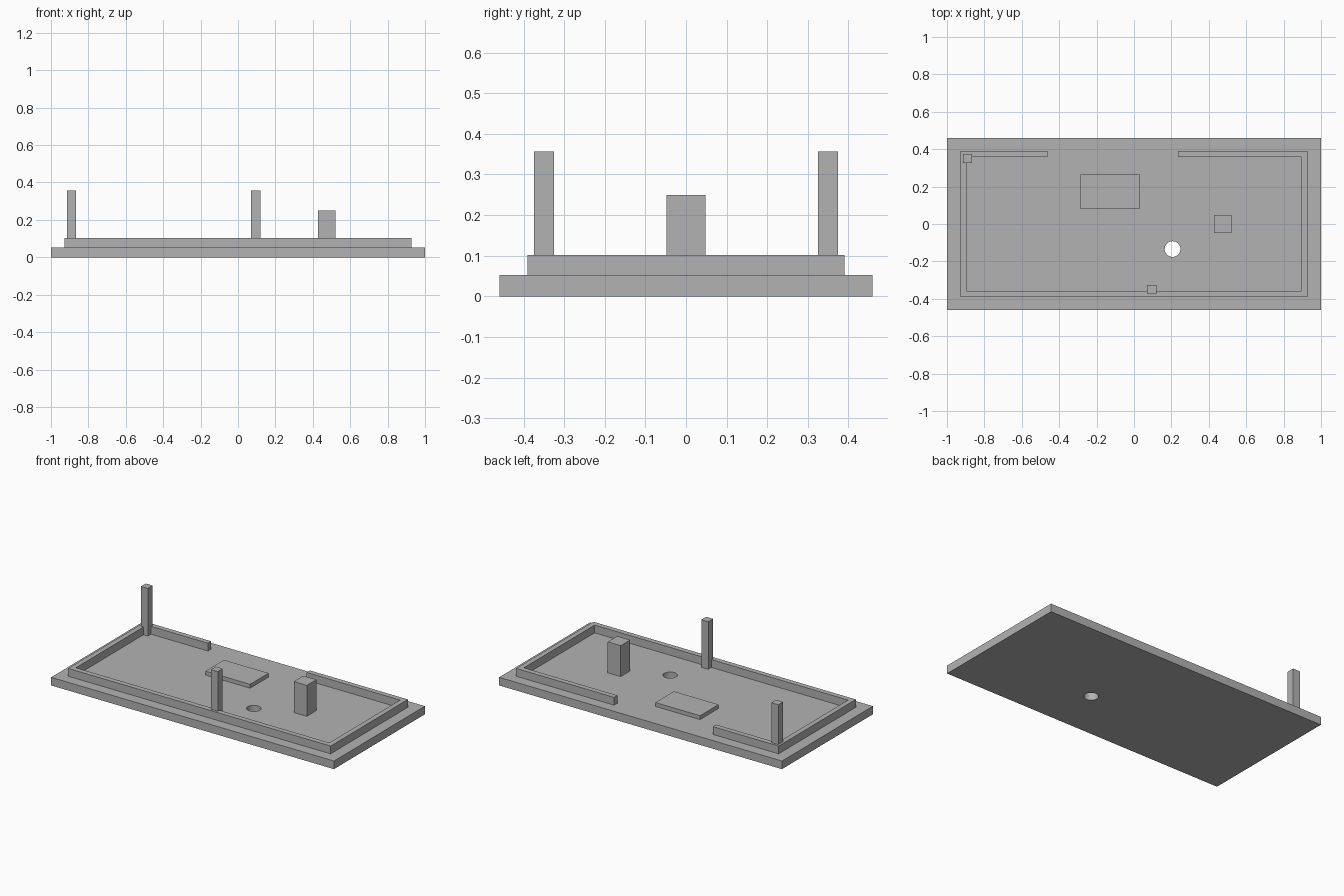
import bpy
import bmesh

if "Cube" in bpy.data.objects:
    bpy.data.objects.remove(bpy.data.objects["Cube"], do_unlink=True)

grey = bpy.data.materials.new("plain_grey")
grey.use_nodes = True
colour = (0.45, 0.45, 0.45, 1)
grey.diffuse_color = colour
grey.node_tree.nodes["Principled BSDF"].inputs["Base Color"].default_value = colour

FLOOR = 0.052  # top of the base slab


def prism(name, outline, bottom, top):
    """Extrude a flat outline into a solid."""
    bm = bmesh.new()
    face = bm.faces.new([bm.verts.new((x, y, bottom)) for x, y in outline])
    extruded = bmesh.ops.extrude_face_region(bm, geom=[face], use_keep_orig=True)["geom"]
    for v in extruded:
        if isinstance(v, bmesh.types.BMVert):
            v.co.z = top
    bmesh.ops.recalc_face_normals(bm, faces=bm.faces)
    mesh = bpy.data.meshes.new(name)
    bm.to_mesh(mesh)
    bm.free()
    mesh.materials.append(grey)
    obj = bpy.data.objects.new(name, mesh)
    bpy.context.collection.objects.link(obj)
    return obj


def block(name, x, y, width, depth, top, bottom=FLOOR):
    """Upright box centred on x, y."""
    w, d = width / 2, depth / 2
    outline = [(x - w, y - d), (x + w, y - d), (x + w, y + d), (x - w, y + d)]
    return prism(name, outline, bottom, top)


# Base slab with a round through hole
base = block("base_slab", 0, 0, 2, 0.918, FLOOR, 0)
bpy.ops.mesh.primitive_cylinder_add(vertices=32, radius=0.042, depth=0.4,
                                    location=(0.206, -0.134, 0))
cutter = bpy.context.object
cutter.name = "hole_cutter"
cutter.data.materials.append(grey)
cut = base.modifiers.new("hole", "BOOLEAN")
cut.operation = "DIFFERENCE"
cut.solver = "EXACT"
cut.object = cutter
cutter.hide_render = True
bpy.context.view_layer.objects.active = base
bpy.ops.object.modifier_apply(modifier=cut.name)
bpy.data.objects.remove(cutter, do_unlink=True)

# Low perimeter wall, open along part of the back
ox, oy, ix, iy = 0.928, 0.39, 0.896, 0.357
gap_right, gap_left = -0.463, 0.235
prism("perimeter_wall", [
    (gap_right, oy), (-ox, oy), (-ox, -oy), (ox, -oy), (ox, oy), (gap_left, oy),
    (gap_left, iy), (ix, iy), (ix, -iy), (-ix, -iy), (-ix, iy), (gap_right, iy),
], FLOOR, 0.102)

# Slim posts on the wall
for name, x, y in (("back_corner_post", -0.89, 0.35), ("front_post", 0.095, -0.35)):
    block(name, x, y, 0.049, 0.049, 0.356)

# Block and low plate on the floor
block("upright_block", 0.474, 0, 0.092, 0.096, 0.25)
block("low_plate", -0.128, 0.173, 0.316, 0.187, 0.077)
